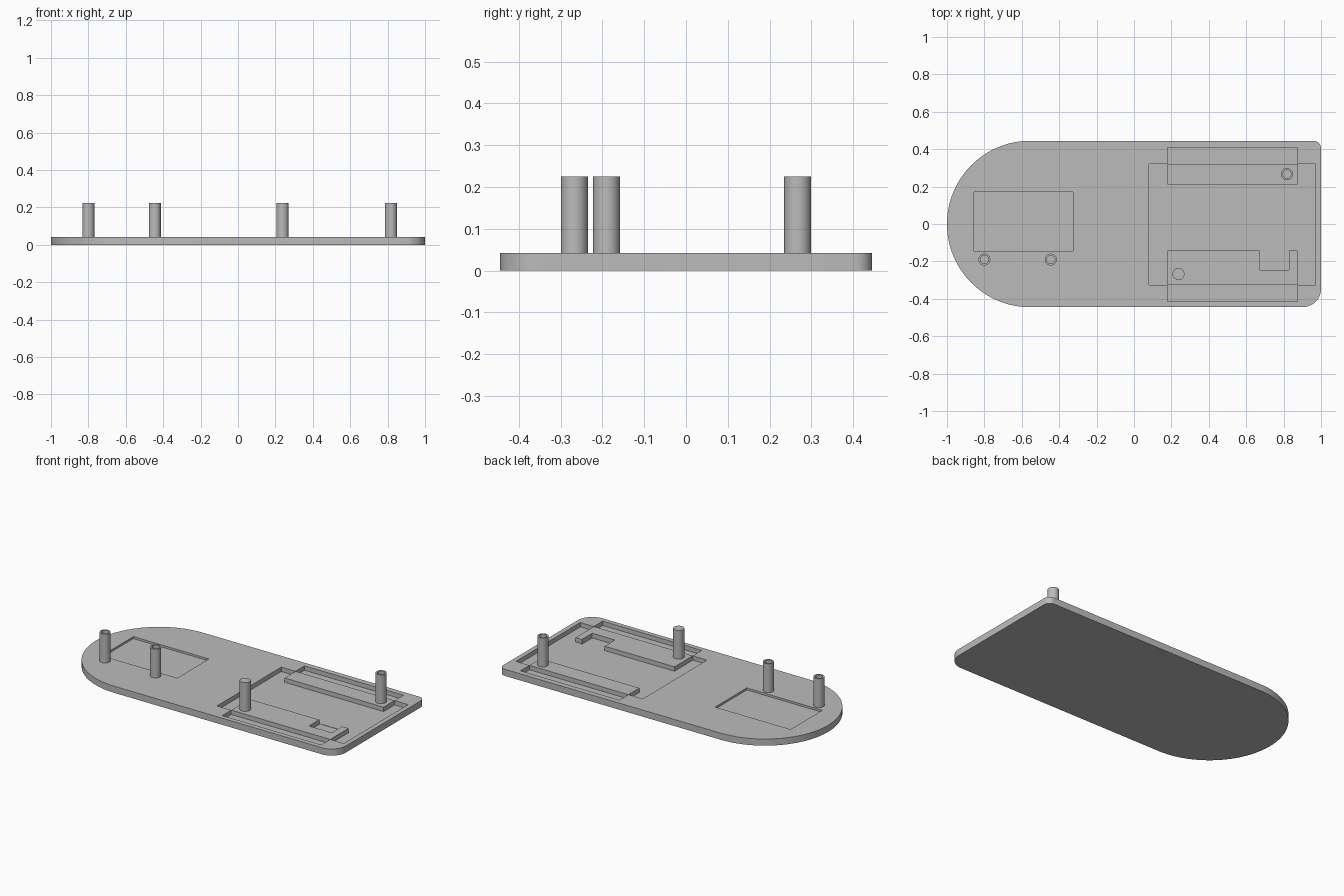
import bpy, bmesh, math
from mathutils import Vector

cube = bpy.data.objects.get("Cube")
if cube:
    bpy.data.objects.remove(cube, do_unlink=True)

grey = bpy.data.materials.new("plain_grey")
grey.use_nodes = True
grey.diffuse_color = (0.5, 0.5, 0.5, 1)
grey.node_tree.nodes["Principled BSDF"].inputs["Base Color"].default_value = (0.5, 0.5, 0.5, 1)

TOP = 0.042      # upper face of the plate
FLOOR = 0.014    # floor of the deep tray
POST_TOP = 0.225


def finish(name, bm):
    bmesh.ops.recalc_face_normals(bm, faces=bm.faces)
    mesh = bpy.data.meshes.new(name)
    bm.to_mesh(mesh)
    bm.free()
    mesh.materials.append(grey)
    obj = bpy.data.objects.new(name, mesh)
    bpy.context.collection.objects.link(obj)
    return obj


def select(obj):
    bpy.ops.object.select_all(action='DESELECT')
    obj.select_set(True)
    bpy.context.view_layer.objects.active = obj


def smooth(obj):
    select(obj)
    bpy.ops.object.shade_smooth_by_angle(angle=math.radians(30))


def prism(name, outline, z0, z1):
    """Extrude a flat outline between two heights."""
    bm = bmesh.new()
    face = bm.faces.new([bm.verts.new((x, y, z0)) for x, y in outline])
    new = bmesh.ops.extrude_face_region(bm, geom=[face])["geom"]
    bmesh.ops.translate(bm, vec=(0, 0, z1 - z0),
                        verts=[v for v in new if isinstance(v, bmesh.types.BMVert)])
    return finish(name, bm)


def rect(x0, x1, y0, y1):
    return [(x0, y0), (x1, y0), (x1, y1), (x0, y1)]


def arc(cx, cy, r, start, end, steps):
    angles = [math.radians(start + (end - start) * i / steps) for i in range(steps + 1)]
    return [(cx + r * math.cos(a), cy + r * math.sin(a)) for a in angles]


def cut(target, cutter):
    cutter.hide_render = True
    mod = target.modifiers.new("cut", 'BOOLEAN')
    mod.operation = 'DIFFERENCE'
    mod.solver = 'EXACT'
    mod.object = cutter
    select(target)
    bpy.ops.object.modifier_apply(modifier=mod.name)
    bpy.data.objects.remove(cutter, do_unlink=True)


def post(name, x, y, hollow):
    """Lathe a round post, with a bore when hollow."""
    r, bore, base = 0.032, 0.022, TOP - 0.004
    profile = [(0, base), (r, base), (r, POST_TOP)]
    profile += [(bore, POST_TOP), (bore, TOP), (0, TOP)] if hollow else [(0, POST_TOP)]
    bm = bmesh.new()
    verts = [bm.verts.new((px, 0, pz)) for px, pz in profile]
    edges = [bm.edges.new(pair) for pair in zip(verts, verts[1:])]
    bmesh.ops.spin(bm, geom=verts + edges, cent=(0, 0, 0), axis=(0, 0, 1),
                   angle=math.tau, steps=40, use_duplicate=False)
    bmesh.ops.remove_doubles(bm, verts=bm.verts, dist=0.0005)
    bmesh.ops.translate(bm, verts=bm.verts, vec=Vector((x, y, 0)))
    smooth(finish(name, bm))


# Base plate: round at one end, small rounded corners at the other
W = 0.445
outline = (arc(-1 + W, 0, W, 90, 270, 64)
           + arc(0.9, -W + 0.1, 0.1, -90, 0, 12)
           + arc(0.96, W - 0.04, 0.04, 0, 90, 8))
plate = prism("base_plate", outline, 0, TOP)

# Deep tray with a side slot along each long edge
X0, X1, B0, B1 = 0.08, 0.97, 0.18, 0.875
Y0, Y1, S0, S1 = -0.325, 0.32, -0.415, 0.41
tray = [(X0, Y0), (B0, Y0), (B0, S0), (B1, S0), (B1, Y0), (X1, Y0),
        (X1, Y1), (B1, Y1), (B1, S1), (B0, S1), (B0, Y1), (X0, Y1)]
cut(plate, prism("tray_cutter", tray, FLOOR, 0.1))

# Shallow rectangular recess near the round end
cut(plate, prism("recess_cutter", rect(-0.855, -0.325, -0.145, 0.172), TOP - 0.013, 0.1))

# Sunken floor under the notch
N0, N1, NY = 0.67, 0.83, -0.245
cut(plate, prism("notch_cutter", rect(N0, N1, NY, -0.135), FLOOR - 0.002, 0.1))
smooth(plate)

# Raised bars inside the tray, the front one notched
prism("back_bar", rect(B0, B1, 0.21, Y1), FLOOR - 0.003, TOP)
IN = -0.142
prism("front_bar", [(B0, Y0), (B1, Y0), (B1, IN), (N1, IN), (N1, NY),
                    (N0, NY), (N0, IN), (B0, IN)], FLOOR - 0.003, TOP)

# Posts: three hollow, one solid
post("round_end_post_outer", -0.80, -0.19, True)
post("round_end_post_inner", -0.445, -0.19, True)
post("back_bar_post", 0.818, 0.267, True)
post("front_bar_post", 0.238, -0.267, False)
